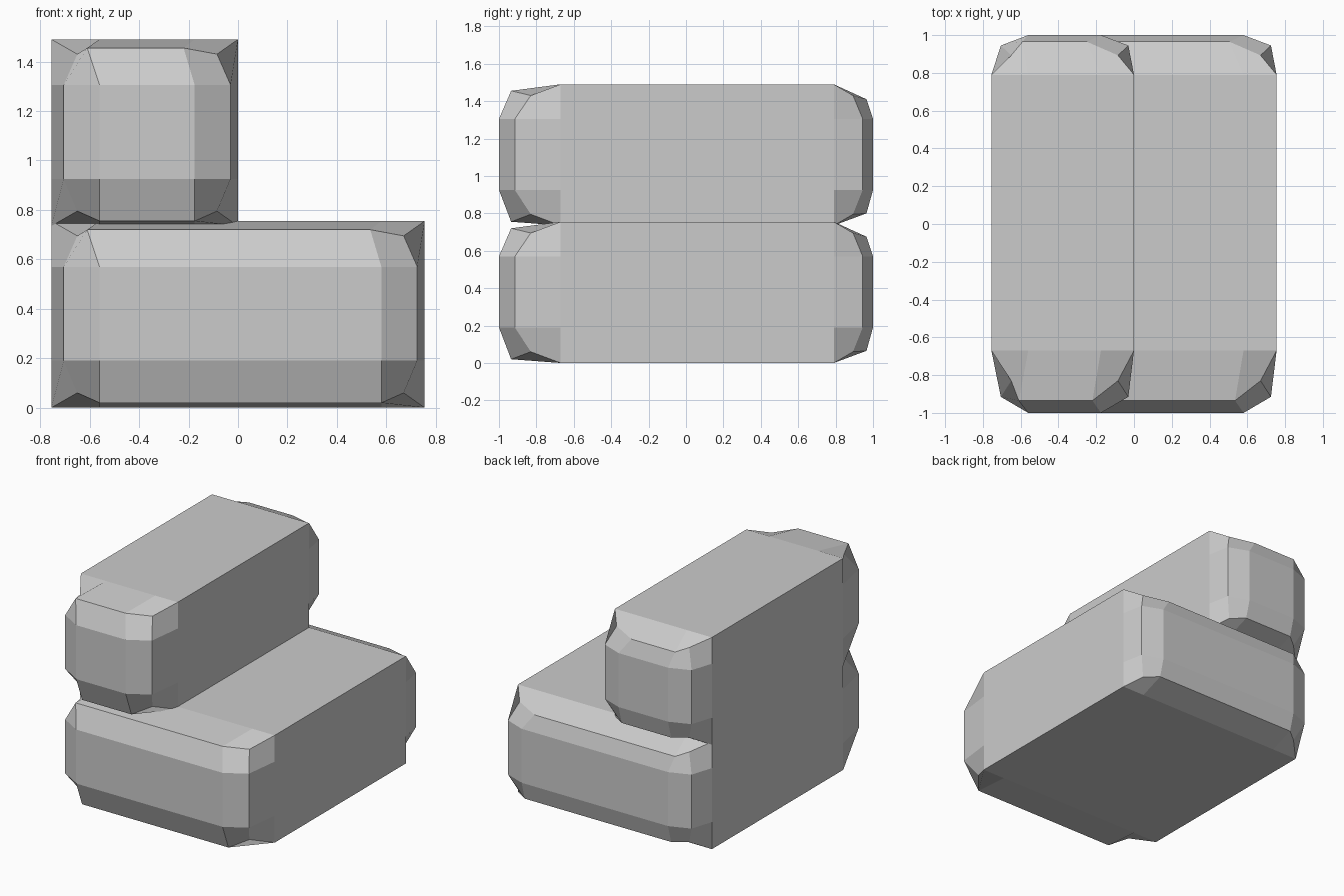
import bpy, bmesh

if "Cube" in bpy.data.objects:
    bpy.data.objects.remove(bpy.data.objects["Cube"])

# distances from the block's sides: outer cap column, inner cap column
X_IN = {"left": (0.05, 0.195), "right": (0.03, 0.175)}
HEIGHT = 0.755


def cap(bm, x0, x1, ring_y, face_y, edge_y, side_y, corner_y, edge_drop, edge_in):
    """Chiselled end: a 4x4 grid of points joined to a rectangular ring."""
    (lo, li), (ro, ri) = X_IN["left"], X_IN["right"]
    xs = [x0 + lo, x0 + li, x1 - ri, x1 - ro]
    zs = [0.02, 0.19, 0.57, HEIGHT - edge_drop]
    grid = []
    for j in range(4):
        row = []
        for i in range(4):
            x, y, z = xs[i], face_y, zs[j]
            outer_x, outer_z = i in (0, 3), j in (0, 3)
            if j == 0:
                z = edge_drop - 0.015
            if outer_x and outer_z:
                x += 0.055 if i == 0 else -0.055
                y = corner_y
                z = 0.06 if j == 0 else 0.695
            elif outer_x:
                y = side_y
            elif outer_z:
                y = edge_y
                if j == 3:
                    x = x0 + edge_in[0] if i == 1 else x1 - edge_in[1]
            row.append(bm.verts.new((x, y, z)))
        grid.append(row)
    for j in range(3):
        for i in range(3):
            bm.faces.new((grid[j][i], grid[j][i + 1],
                          grid[j + 1][i + 1], grid[j + 1][i]))
    # rim of the grid and the matching ring on the full block section
    rim = [(i, 0) for i in range(4)] + [(3, 1), (3, 2)] \
        + [(i, 3) for i in (3, 2, 1, 0)] + [(0, 2), (0, 1)]
    rx = [x0, xs[1], xs[2], x1]
    rz = [0, 0.19, 0.57, HEIGHT]
    ring = [bm.verts.new((rx[i], ring_y, rz[j])) for i, j in rim]
    bridge(bm, [grid[j][i] for i, j in rim], ring)
    return ring


def bridge(bm, a, b):
    n = len(a)
    for k in range(n):
        m = (k + 1) % n
        bm.faces.new((a[k], a[m], b[m], b[k]))


def block(name, x0, x1, z):
    bm = bmesh.new()
    front = cap(bm, x0, x1, -0.67, -1.0, -0.935, -0.915, -0.83, 0.035, (0.145, 0.22))
    back = cap(bm, x0, x1, 0.79, 1.0, 0.965, 0.945, 0.893, 0.08, (0.165, 0.25))
    bridge(bm, front, back)
    bmesh.ops.recalc_face_normals(bm, faces=bm.faces)
    mesh = bpy.data.meshes.new(name)
    bm.to_mesh(mesh)
    bm.free()
    obj = bpy.data.objects.new(name, mesh)
    obj.location.z = z
    bpy.context.collection.objects.link(obj)


# wide lower step and narrow upper step
block("lower_step", -0.755, 0.755, 0.0)
block("upper_step", -0.755, 0.0, 0.735)
